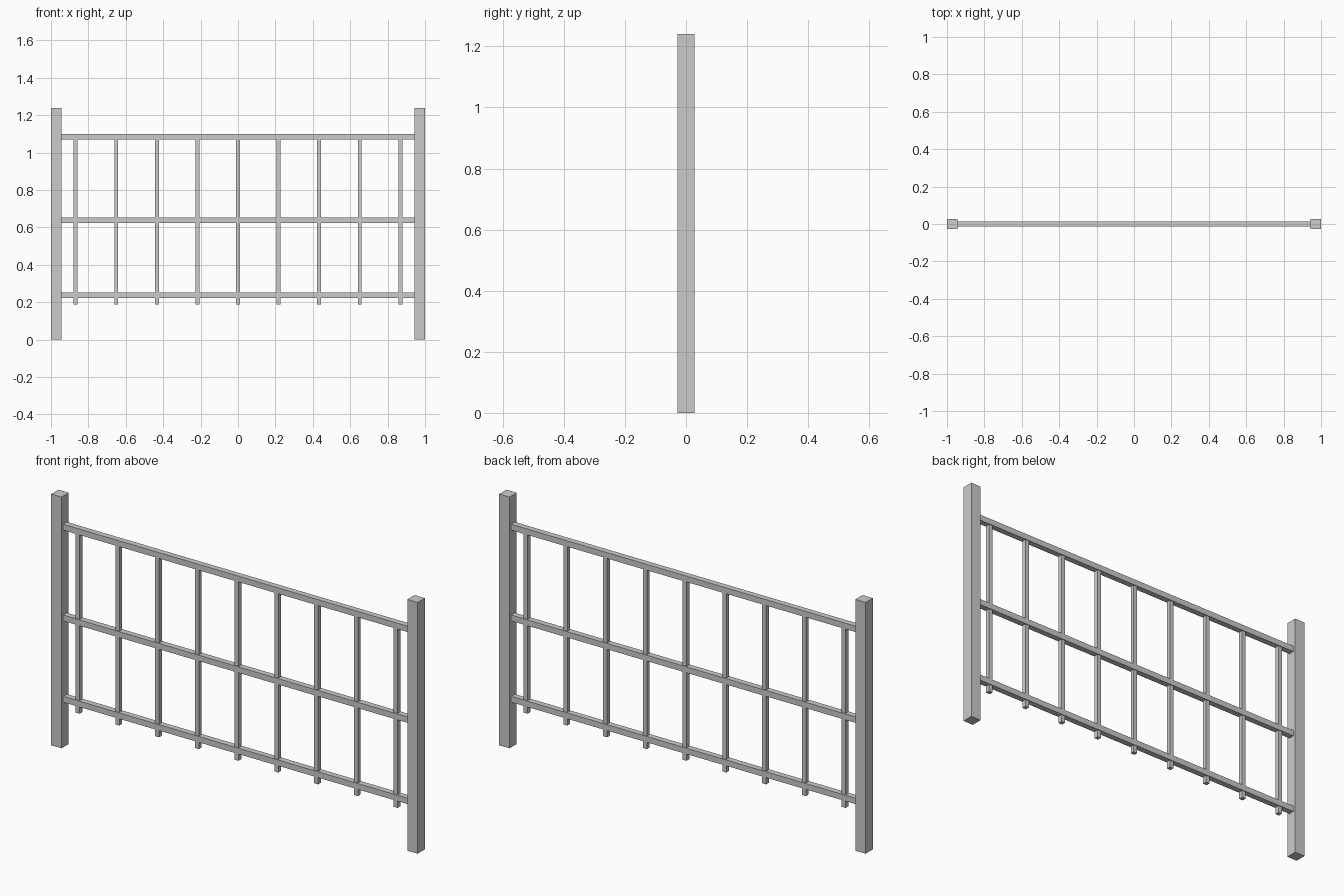
import bpy

if "Cube" in bpy.data.objects:
    bpy.data.objects.remove(bpy.data.objects["Cube"])


def box(name, size, center):
    bpy.ops.mesh.primitive_cube_add(size=1, location=center)
    obj = bpy.context.object
    obj.name = name
    obj.scale = size
    bpy.ops.object.transform_apply(location=False, rotation=False, scale=True)
    return obj


POST = 0.056
HEIGHT = 1.24
RAIL = 0.029
BAR = 0.021

# End posts
for side, name in ((-1, "left_post"), (1, "right_post")):
    box(name, (POST, POST, HEIGHT), (side * (1 - POST / 2), 0, HEIGHT / 2))

# Horizontal rails between the posts
for name, z in (("bottom_rail", 0.237), ("middle_rail", 0.638), ("top_rail", 1.086)):
    box(name, (2 - 2 * POST, RAIL, RAIL), (0, 0, z))

# Upright bars, poking out below the bottom rail
bar_bottom, bar_top = 0.187, 1.08
for i in range(9):
    box(f"upright_bar_{i + 1}", (BAR, BAR, bar_top - bar_bottom),
        ((i - 4) * 0.217, 0, (bar_bottom + bar_top) / 2))
